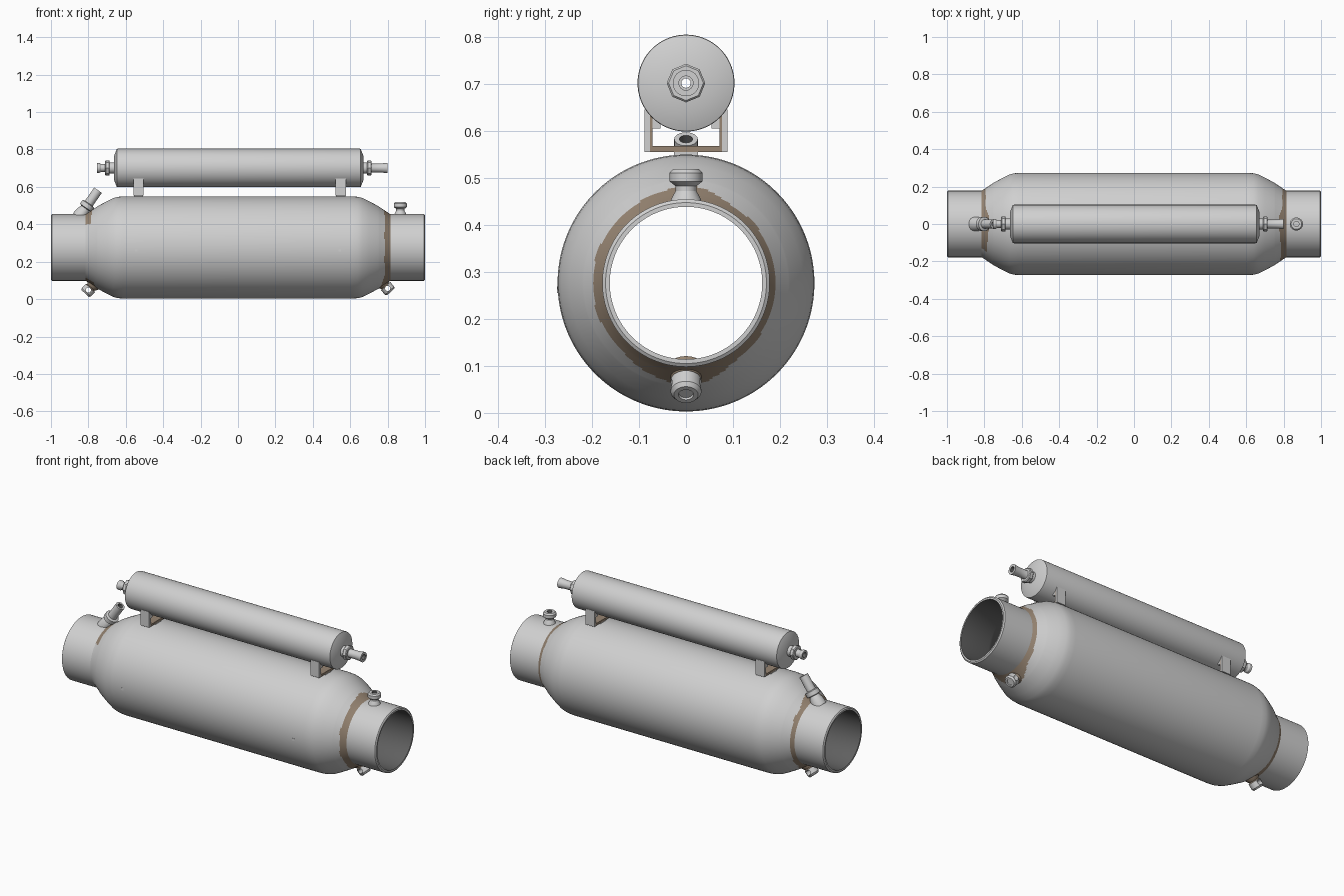
import bpy, bmesh, math
from mathutils import Vector

if "Cube" in bpy.data.objects:
    bpy.data.objects.remove(bpy.data.objects["Cube"])


def material(name, rgb):
    m = bpy.data.materials.new(name)
    m.diffuse_color = (*rgb, 1)
    m.use_nodes = True
    m.node_tree.nodes["Principled BSDF"].inputs["Base Color"].default_value = m.diffuse_color
    return m


# Face rules return an index into this list: grey, brown, dark
MATS = [material("grey_steel", (0.63, 0.63, 0.63)),
        material("brown_weld", (0.31, 0.235, 0.17)),
        material("dark_interior", (0.12, 0.12, 0.12))]
GREY, BROWN, DARK = 0, 1, 2


def finish(bm, name, rule):
    """Turn a bmesh into a smooth-by-angle object, coloured by rule(face centre)."""
    bmesh.ops.remove_doubles(bm, verts=bm.verts, dist=1e-5)
    bmesh.ops.recalc_face_normals(bm, faces=bm.faces)
    for f in bm.faces:
        f.material_index = rule(f.calc_center_median())
    me = bpy.data.meshes.new(name)
    bm.to_mesh(me)
    bm.free()
    for m in MATS:
        me.materials.append(m)
    ob = bpy.data.objects.new(name, me)
    bpy.context.collection.objects.link(ob)
    bpy.ops.object.select_all(action='DESELECT')
    ob.select_set(True)
    bpy.context.view_layer.objects.active = ob
    bpy.ops.object.shade_smooth_by_angle(angle=math.radians(28))
    return ob


def lathe(name, profile, origin, axis=(1, 0, 0), seg=32, closed=True, rule=None, floor=None):
    """Revolve (distance, radius) points about an axis; floor clips the lowest height."""
    bm = bmesh.new()
    o, a = Vector(origin), Vector(axis).normalized()
    u = Vector((0, 1, 0))
    w = a.cross(u).normalized()

    def bore(c):   # default rule: dark inside narrow bores
        d = c - o
        return DARK if (d - a * d.dot(a)).length < 0.0165 else GREY

    rings = []
    for t, r in profile:
        ring = []
        for i in range(seg):
            k = 2 * math.pi * i / seg
            p = o + a * t + (u * math.cos(k) + w * math.sin(k)) * r
            if floor:
                p.z = max(p.z, floor)
            ring.append(bm.verts.new(p))
        rings.append(ring)
    pairs = list(zip(rings, rings[1:]))
    if closed:
        pairs.append((rings[-1], rings[0]))
    for p, q in pairs:
        for i in range(seg):
            j = (i + 1) % seg
            bm.faces.new((p[i], p[j], q[j], q[i]))
    return finish(bm, name, rule or bore)


def box(name, centre, size, colour=GREY):
    bm = bmesh.new()
    bmesh.ops.create_cube(bm, size=1)
    for v in bm.verts:
        v.co = Vector(centre) + Vector([c * s for c, s in zip(v.co, size)])
    return finish(bm, name, lambda c: colour)


ZC = 0.276   # vessel axis height
ZT = 0.701   # upper cylinder axis height


# Main vessel: hollow shell, dark inside, with stained weld seams at the necks
def vessel_colour(c):
    r, x = math.hypot(c.y, c.z - ZC), abs(c.x)
    wall = 0.257 if x < 0.61 else 0.257 - (x - 0.61) * 0.45   # mid-shell limit
    if r < (0.1635 if x > 0.81 else max(wall, 0.1635)) and x < 0.9999:
        return DARK
    if not 0.74 < x < 0.815:
        return GREY
    ang = math.atan2(c.y, c.z - ZC)   # 0 = top
    deg = abs(math.degrees(ang))
    if c.x < 0 and c.y < -0.05 and c.z < 0.40 and deg < 155:
        return GREY
    limit = (0.194 - 0.004 * math.sin(ang) + 0.0015 * math.sin(9 * ang)
             + 0.012 * math.exp(-(deg / 20) ** 2)
             + 0.022 * math.exp(-((180 - deg) / 28) ** 2))
    return BROWN if x > 0.80 or r < limit else GREY


out = [(1, .171), (.995, .178), (.815, .178), (.80, .187)]
out += [(.80 - .005 * i, .187 + .0034 * i) for i in range(1, 11)]   # fine rings for stains
out += [(.70, .248), (.665, .265), (.64, .271), (.61, .273)]
inn = [(.61, .257), (.66, .245), (.70, .225), (.80, .168), (.82, .162), (1, .162)]


def mirror(pts):
    return [(-x, r) for x, r in reversed(pts)]


vessel = lathe("main_vessel", out + mirror(out) + mirror(inn) + inn, (0, 0, ZC),
               seg=160, rule=lambda c: GREY)
# inward-facing walls are dark, the rest follows the stain rule
for f in vessel.data.polygons:
    c, n = f.center, f.normal
    inward = n.y * c.y + n.z * (c.z - ZC) < -0.02
    col = vessel_colour(c)
    f.material_index = DARK if inward else (GREY if col == DARK else col)

# Upper slim cylinder with a through bore and end fittings
half = [(.668, .062), (.652, .102), (.646, .103)]
lathe("upper_cylinder", half + mirror(half) + [(-.668, .010), (.668, .010)],
      (0.004, 0, ZT), seg=72)
lathe("left_outlet_tube", [(-.765, .015), (-.765, .026), (-.75, .026), (-.742, .021),
      (-.715, .021), (-.712, .030), (-.66, .030), (-.66, .015)], (0.01, 0, ZT))
lathe("right_outlet_tube", [(.66, .015), (.66, .030), (.70, .030), (.715, .023),
      (.765, .024), (.80, .028), (.80, .015)], (0, 0, ZT))
for side, x in (("left", -0.698), ("right", 0.702)):
    lathe(side + "_nut", [(-.012, .018), (-.012, .037), (-.008, .041),
          (.008, .041), (.012, .037), (.012, .018)], (x, 0, ZT), seg=8)

# Brackets carrying the upper cylinder
for side, x in (("left", -0.532), ("right", 0.55)):
    box(side + "_bracket_pad", (x, 0, .551), (.05, .05, .02))
    box(side + "_bracket_base", (x, 0, .561), (.055, .16, .012), BROWN)
    for s in (-1, 1):
        box(side + "_bracket_wall", (x, s * .082, .600), (.056, .012, .09))
        box(side + "_bracket_lining", (x, s * .074, .600), (.054, .006, .07), BROWN)
        box(side + "_bracket_gusset", (x, s * .066, .618), (.054, .024, .028))

# Slanted inlet pipe on the left neck
lathe("slanted_inlet", [(0, .014), (0, .040), (.035, .036), (.060, .026), (.064, .038),
      (.088, .038), (.092, .025), (.178, .025), (.178, .014)],
      (-0.85, 0, 0.436), (0.57, 0, 0.82), floor=0.442)

# Upright port on the right neck
lathe("upright_port", [(0, .014), (0, .036), (.016, .031), (.032, .022), (.042, .022),
      (.052, .035), (.070, .035), (.078, .028), (.078, .014)],
      (0.868, 0, 0.440), (0, 0, 1))

# Drain lugs below the necks, each with a cross hole and stained foot
for side, s, z in (("left", -1, .048), ("right", 1, .057)):
    axis = Vector((s * .67, 0, -.74)).normalized()
    base = Vector((s * .80, 0, z)) - axis * .070

    def lug_colour(c, base=base, axis=axis):
        return BROWN if (c - base).dot(axis) < .054 else GREY

    lug = lathe(side + "_drain_lug", [(.022, 0), (.022, .042), (.038, .035), (.050, .026),
                (.055, .033), (.086, .033), (.095, .026), (.095, .016), (.090, .015), (.090, 0)],
                base, axis, seg=24, closed=False, rule=lug_colour)
    bm = bmesh.new()
    bmesh.ops.create_cone(bm, cap_ends=True, segments=20, radius1=.014, radius2=.014, depth=.2)
    for v in bm.verts:   # lay the cutter along y
        v.co = Vector((s * .80 + v.co.x, v.co.z, z + v.co.y))
    cutter = finish(bm, "hole_cutter", lambda c: GREY)
    cutter.hide_render = True
    mod = lug.modifiers.new("cross_hole", 'BOOLEAN')
    mod.operation, mod.object, mod.solver = 'DIFFERENCE', cutter, 'EXACT'
    bpy.context.view_layer.objects.active = lug
    bpy.ops.object.modifier_apply(modifier=mod.name)
    bpy.data.objects.remove(cutter)

# Tiny square studs almost flush with the vessel's front
for x in (-0.545, 0.543):
    box("side_stud", (x, -.2685, .262), (.014, .011, .014))
